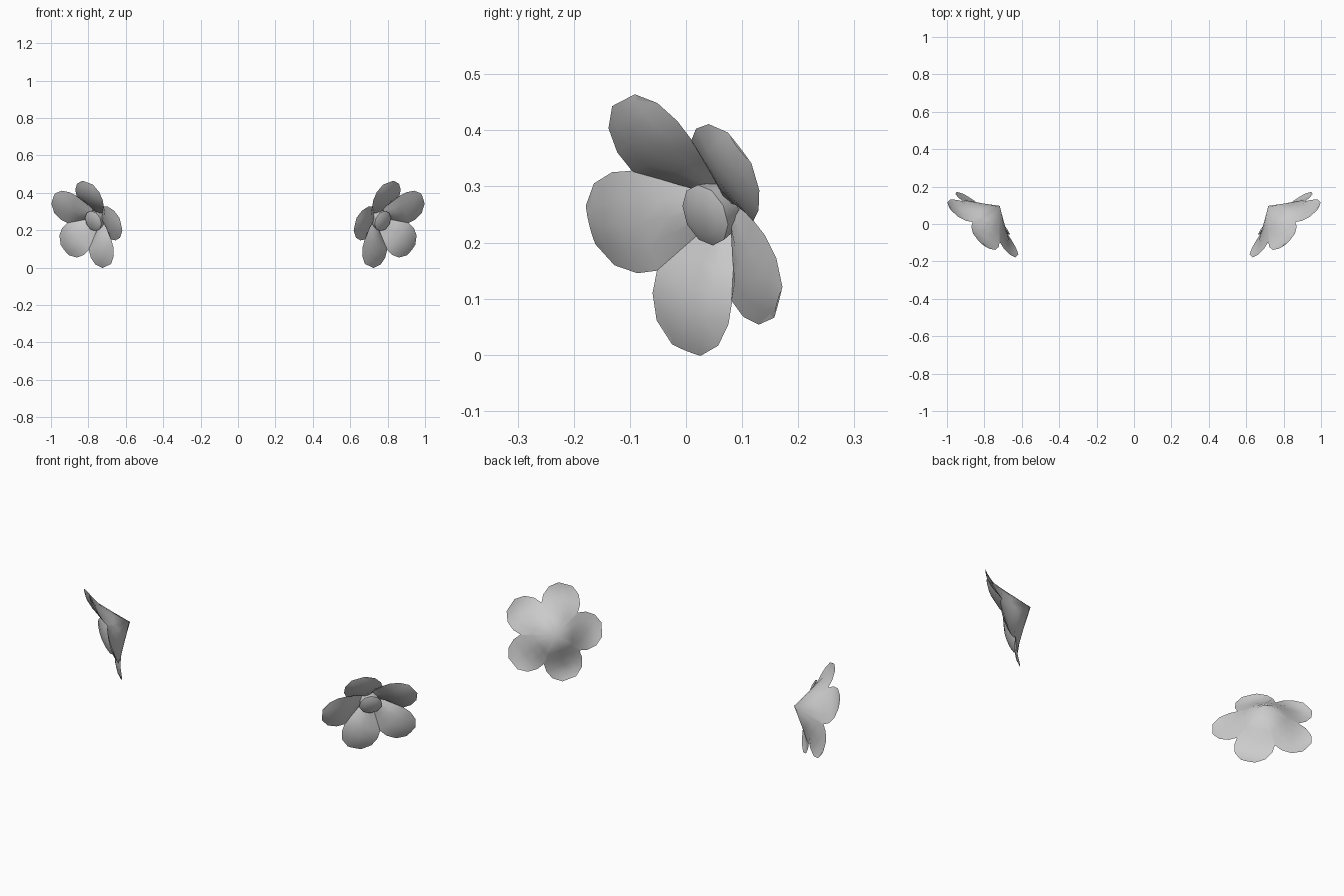
import bpy, bmesh, math
from mathutils import Vector, Matrix

cube = bpy.data.objects.get("Cube")
if cube:
    bpy.data.objects.remove(cube, do_unlink=True)

grey = bpy.data.materials.new("plain_grey")
grey.use_nodes = True
GREY = (0.6, 0.6, 0.6, 1)
grey.diffuse_color = GREY
grey.node_tree.nodes["Principled BSDF"].inputs["Base Color"].default_value = GREY

# Flower frame: tilted outward, forward and a little down, origin at the back tip
normal = Vector((0.635, -0.70, -0.32)).normalized()
up = (Vector((0, 0, 1)) - normal * normal.z).normalized()
side = normal.cross(up)
frame = Matrix((up, side, normal)).transposed().to_4x4()
frame.translation = Vector((0.72, 0.094, 0.276))

# Petal rows: distance out, half width, height at the middle, height at the edge
ROWS = [(0.040, 0.029, 0.060, 0.040), (0.090, 0.066, 0.098, 0.083),
        (0.127, 0.094, 0.122, 0.115), (0.170, 0.095, 0.140, 0.127),
        (0.215, 0.077, 0.147, 0.136), (0.247, 0.036, 0.143, 0.140)]
SLOPE = 0.728
ACROSS = (-1, -0.5, 0, 0.5, 1)
TURN = math.radians(18)


def finish(bm, name):
    """Place a flower part and mirror it to the other side."""
    bm.transform(frame)
    mesh = bpy.data.meshes.new(name)
    bm.to_mesh(mesh)
    bm.free()
    mesh.materials.append(grey)
    for p in mesh.polygons:
        p.use_smooth = True
    ob = bpy.data.objects.new(name, mesh)
    bpy.context.collection.objects.link(ob)
    mod = ob.modifiers.new("mirror", 'MIRROR')
    mod.use_mirror_merge = False
    return ob


def petal_sheet(bm, angle, back):
    """One petal as a grid; the back follows a straight cone to a point."""
    grid = []
    rows = ([(0, 0, 0, 0)] + ROWS[1:]) if back else ROWS
    for out, half, mid, edge in rows:
        line = []
        for t in ACROSS:
            v = half * t
            h = mid + (edge - mid) * t * t
            if back:
                h = min(SLOPE * math.hypot(out, v), h - 0.004 * (1 - t * t))
            co = Matrix.Rotation(angle, 3, 'Z') @ Vector((out, v, h))
            line.append(bm.verts.new(co))
        grid.append(line)
    for a, b in zip(grid, grid[1:]):
        for i in range(len(ACROSS) - 1):
            quad = [a[i], b[i], b[i + 1], a[i + 1]]
            bm.faces.new(quad[::-1] if back else quad)


# Petal fronts stay unjoined for crisp creases; the back is welded smooth
for name, back in (("petal_fronts", False), ("flower_back", True)):
    bm = bmesh.new()
    for k in range(5):
        petal_sheet(bm, TURN + k * math.tau / 5, back)
    if back:
        bmesh.ops.remove_doubles(bm, verts=bm.verts, dist=0.0005)
    finish(bm, name)

# Flower centre: a low ten-sided button
bm = bmesh.new()
rings = []
for r, h in ((0.048, 0.045), (0.057, 0.085), (0.035, 0.095)):
    rings.append([bm.verts.new((r * math.cos(i * math.tau / 10),
                                r * math.sin(i * math.tau / 10), h))
                  for i in range(10)])
for a, b in zip(rings, rings[1:]):
    for i in range(10):
        j = (i + 1) % 10
        bm.faces.new((a[i], a[j], b[j], b[i]))
bm.faces.new(rings[-1])
button = finish(bm, "flower_centre")
bpy.ops.object.select_all(action='DESELECT')
button.select_set(True)
bpy.context.view_layer.objects.active = button
bpy.ops.object.shade_smooth_by_angle(angle=math.radians(40))
